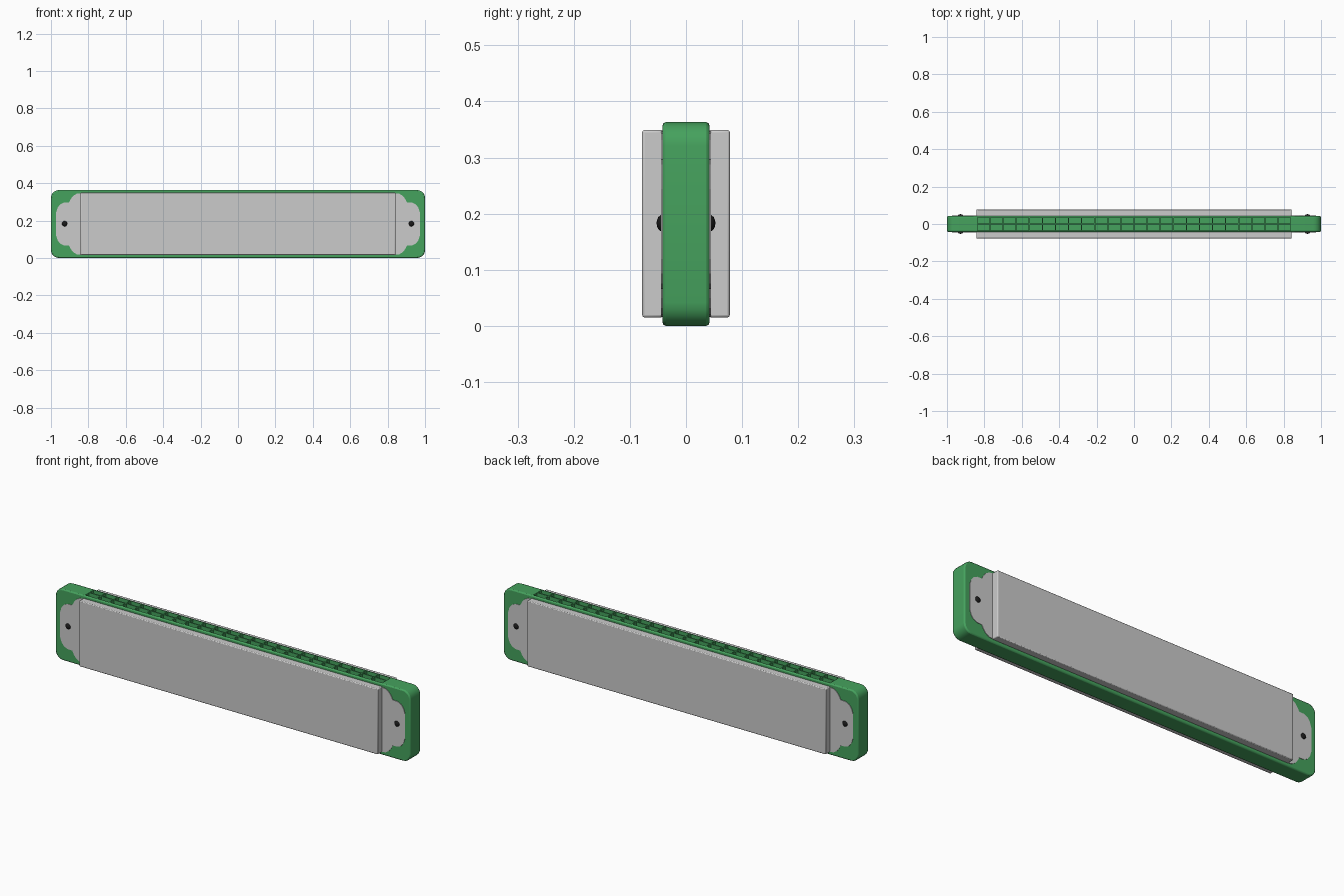
import bpy, bmesh, math

if "Cube" in bpy.data.objects:
    bpy.data.objects.remove(bpy.data.objects["Cube"])

ZC, H = 0.1815, 0.363

def material(name, color):
    m = bpy.data.materials.new(name)
    m.diffuse_color = color
    m.use_nodes = True
    m.node_tree.nodes["Principled BSDF"].inputs["Base Color"].default_value = m.diffuse_color
    return m

GREEN = material("green", (0.06, 0.36, 0.11, 1))
BLACK = material("black", (0.01, 0.01, 0.01, 1))

def make(name, bm, mat=None, bevel=0, segments=2):
    bmesh.ops.recalc_face_normals(bm, faces=bm.faces)
    me = bpy.data.meshes.new(name)
    bm.to_mesh(me)
    bm.free()
    ob = bpy.data.objects.new(name, me)
    bpy.context.collection.objects.link(ob)
    if mat:
        me.materials.append(mat)
    if bevel:
        b = ob.modifiers.new("bevel", "BEVEL")
        b.width, b.segments = bevel, segments
        b.limit_method, b.angle_limit = "ANGLE", math.radians(40)
    return ob

def smooth(ob):
    bpy.ops.object.select_all(action="DESELECT")
    ob.select_set(True)
    bpy.context.view_layer.objects.active = ob
    bpy.ops.object.shade_smooth_by_angle(angle=math.radians(35))

def add_box(bm, x0, x1, y0, y1, z0, z1):
    vs = bmesh.ops.create_cube(bm, size=1)["verts"]
    for v in vs:
        v.co = (x1 if v.co.x > 0 else x0, y1 if v.co.y > 0 else y0, z1 if v.co.z > 0 else z0)

def add_prism(bm, outline, y0, y1):
    f = bm.faces.new([bm.verts.new((x, y0, z)) for x, z in outline])
    new = bmesh.ops.extrude_face_region(bm, geom=[f])["geom"]
    for v in new:
        if isinstance(v, bmesh.types.BMVert):
            v.co.y = y1

def four_way(quarter):
    # Mirror a top-right quarter outline into a closed loop
    right = quarter + [(x, -z) for x, z in reversed(quarter)]
    loop = right + [(-x, z) for x, z in reversed(right)]
    return [(x, ZC + z) for x, z in loop]

# Comb body with rounded corners
R = 0.042
corner = [(1 - R + R * math.sin(a), H / 2 - R + R * math.cos(a))
          for a in [i * math.pi / 10 for i in range(6)]]
bm = bmesh.new()
add_prism(bm, four_way(corner), -0.042, 0.042)
body = make("comb_body", bm, GREEN, 0.006)

# Two rows of 24 blow holes
bm = bmesh.new()
for i in range(24):
    x = -0.84 + 0.07 * (i + 0.5)
    for s in (-1, 1):
        add_box(bm, x - 0.032, x + 0.032, s * 0.0185 - 0.0155, s * 0.0185 + 0.0155, H - 0.035, H + 0.05)
cutter = make("hole_cutter", bm, GREEN)
cutter.hide_render = True
cutter.hide_set(True)
cut = body.modifiers.new("holes", "BOOLEAN")
cut.operation, cut.object, cut.solver = "DIFFERENCE", cutter, "EXACT"
smooth(body)

# Cover plates, shaped end tabs and screws on both sides
tab = [(0.84, 0.165), (0.862, 0.162), (0.882, 0.15), (0.895, 0.132), (0.903, 0.116),
       (0.93, 0.115), (0.95, 0.106), (0.964, 0.088), (0.972, 0.062)]
for s, side in ((-1, "front"), (1, "back")):
    bm = bmesh.new()
    add_prism(bm, four_way(tab), s * 0.040, s * 0.0445)
    make(side + "_reed_plate", bm)

    bm = bmesh.new()
    add_box(bm, -0.842, 0.842, min(s * 0.04, s * 0.078), max(s * 0.04, s * 0.078), 0.015, 0.349)
    smooth(make(side + "_cover", bm, None, 0.004))

    for x, end in ((-0.927, "left"), (0.927, "right")):
        bm = bmesh.new()
        bmesh.ops.create_uvsphere(bm, u_segments=16, v_segments=8, radius=1)
        for v in bm.verts:
            v.co = (x + 0.015 * v.co.x, s * 0.042 + 0.0105 * v.co.z, 0.183 + 0.015 * v.co.y)
        smooth(make(f"{side}_{end}_screw", bm, BLACK))
